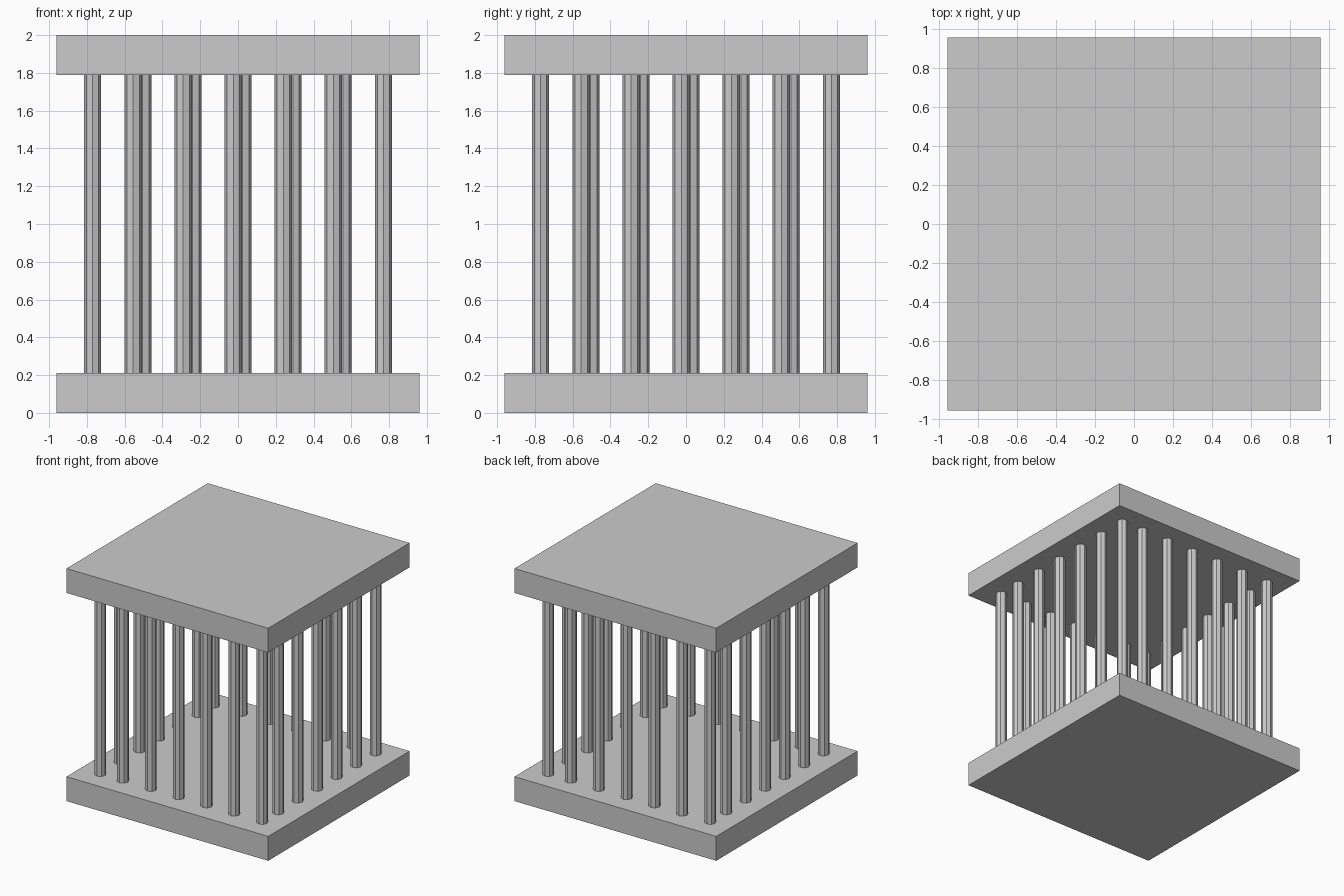
import bpy

cube = bpy.data.objects.get("Cube")
if cube:
    bpy.data.objects.remove(cube, do_unlink=True)

HALF = 0.96       # half width of each slab
SLAB = 0.21       # slab thickness
INSET = 0.77      # distance of the bar rows from the centre
STEP = 0.265      # bar spacing along a row
RADIUS = 0.046

grey = bpy.data.materials.new("plain grey")
grey.use_nodes = True
colour = (0.6, 0.6, 0.6, 1)
grey.diffuse_color = colour
grey.node_tree.nodes["Principled BSDF"].inputs["Base Color"].default_value = colour


def finish(name):
    ob = bpy.context.object
    ob.name = name
    ob.data.materials.append(grey)
    return ob


# Base and roof slabs
for name, z in (("base_slab", SLAB / 2), ("roof_slab", 2 - SLAB / 2)):
    bpy.ops.mesh.primitive_cube_add(size=1, location=(0, 0, z))
    slab = finish(name)
    slab.scale = (2 * HALF, 2 * HALF, SLAB)

# Four rows of six bars, each starting at a corner and running around the edge
for row in ("front", "right", "back", "left"):
    turn = ("front", "left", "back", "right").index(row)
    for i in range(6):
        x, y = INSET - i * STEP, -INSET
        for _ in range(turn):
            x, y = -y, x
        bpy.ops.mesh.primitive_cylinder_add(
            vertices=8, radius=RADIUS, depth=2 - 2 * SLAB, location=(x, y, 1))
        finish(f"{row}_bar_{i + 1}")
